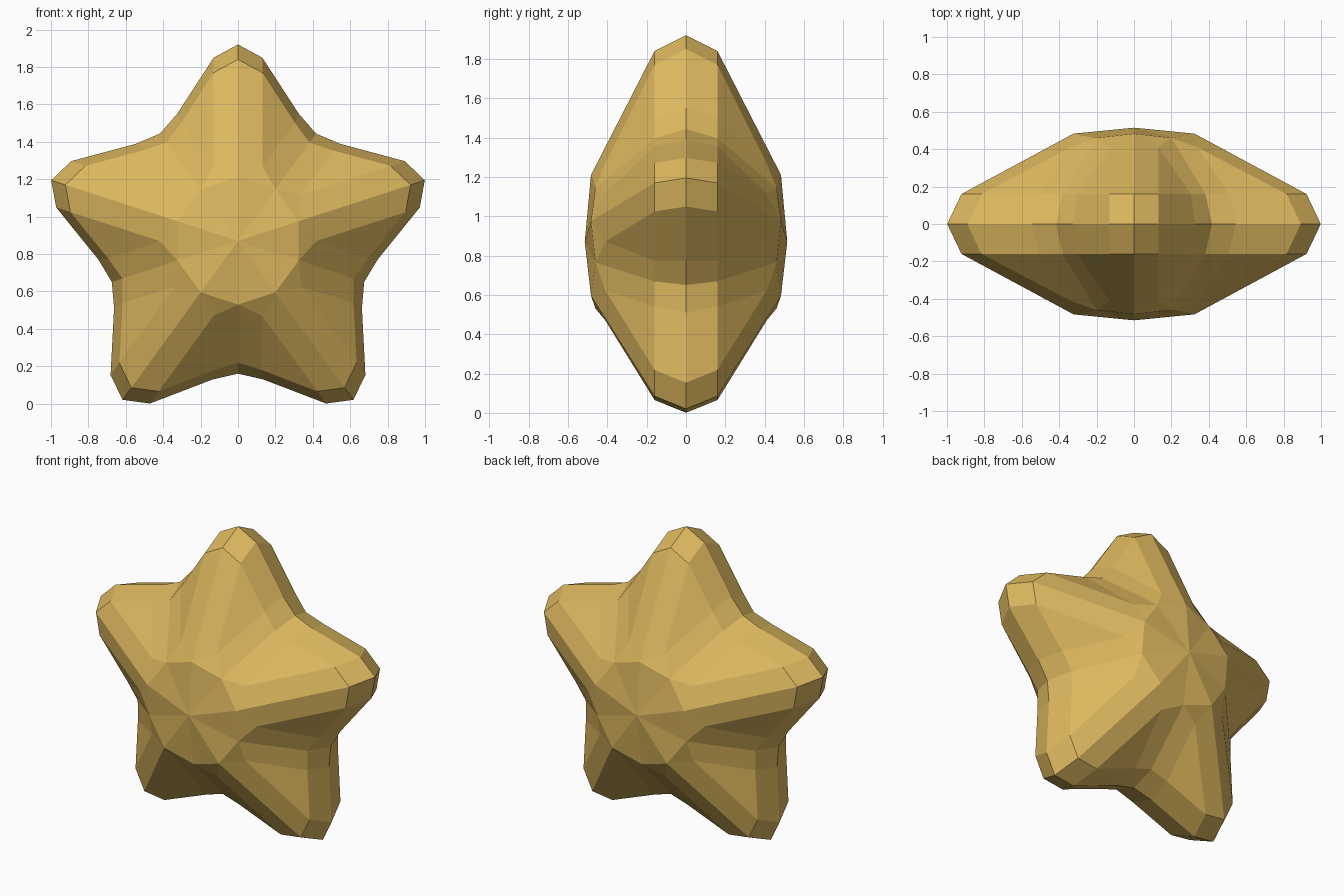
import bpy, bmesh, math

if "Cube" in bpy.data.objects:
    bpy.data.objects.remove(bpy.data.objects["Cube"])

CZ = 0.87          # height of the star's centre
# one arm's half profile as (sideways, outward, depth): tip, shoulder, flank, valley
RIM = [(0, 1.05, 0), (0.13, 0.98, 0), (0.325, 0.68, 0), (0.417, 0.574, 0)]
BEVEL = [(0, 0.97, 0.16), (0.13, 0.90, 0.16), (0.305, 0.63, 0.16), (0.382, 0.526, 0.16)]
CROWN = [(0, 0.34, 0.483), (0.13, 0.40, 0.41), None, (0.2, 0.275, 0.46)]

bm = bmesh.new()


def add(point, arm, mirror, side):
    """Place a profile point on the given arm, mirrored if asked."""
    s, r, d = point
    s *= mirror
    a = arm * math.tau / 5
    return bm.verts.new((s * math.cos(a) + r * math.sin(a), side * d,
                         CZ + r * math.cos(a) - s * math.sin(a)))


def face(*verts):
    bm.faces.new(verts)


# Build ten half-arms on the front and back; shared points are welded after
for side in (-1, 1):
    for arm in range(5):
        for m in (-1, 1):
            o = [add(p, arm, m, side) for p in RIM]
            b = [add(p, arm, m, side) for p in BEVEL]
            c = [p and add(p, arm, m, side) for p in CROWN]
            hub = add((0, 0, 0.515), arm, m, side)
            for i in range(3):                       # bevelled edge
                face(o[i], o[i + 1], b[i + 1], b[i])
            face(b[0], b[1], c[1], c[0])             # arm ridge
            face(b[1], b[2], c[1])                   # arm flank
            face(b[2], b[3], c[3], c[1])             # valley
            face(c[0], c[1], c[3])                   # crown
            face(c[0], c[3], hub)

bmesh.ops.remove_doubles(bm, verts=bm.verts, dist=0.008)
bmesh.ops.recalc_face_normals(bm, faces=bm.faces)

mesh = bpy.data.meshes.new("star")
bm.to_mesh(mesh)
bm.free()
star = bpy.data.objects.new("star", mesh)
bpy.context.collection.objects.link(star)

gold = bpy.data.materials.new("gold")
gold.diffuse_color = (0.73, 0.48, 0.115, 1)
gold.use_nodes = True
gold.node_tree.nodes["Principled BSDF"].inputs["Base Color"].default_value = gold.diffuse_color
mesh.materials.append(gold)
